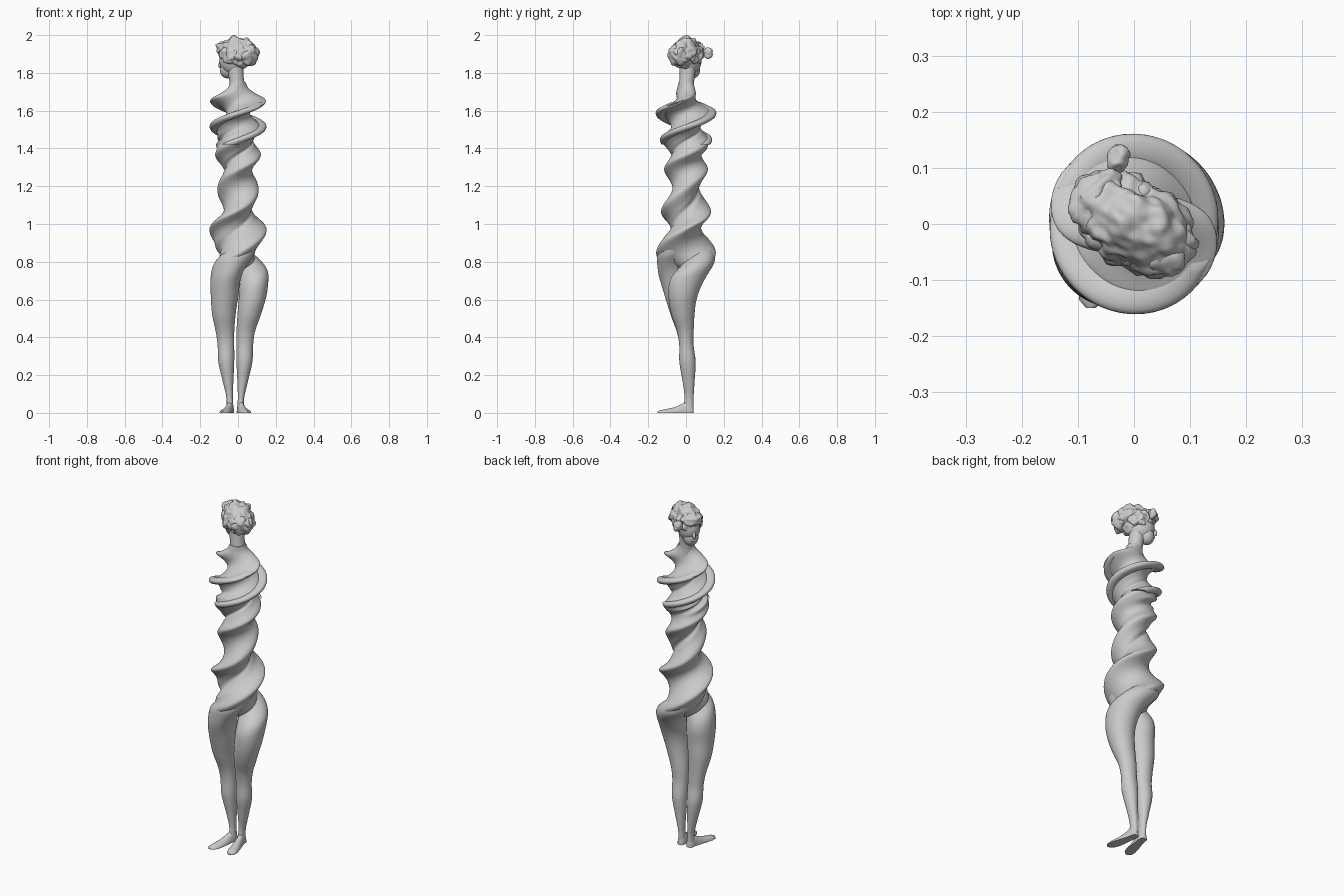
import bpy, bmesh, math
from mathutils import Vector, Matrix, noise

if "Cube" in bpy.data.objects:
    bpy.data.objects.remove(bpy.data.objects["Cube"])


def curve(keys, z):
    """Smooth (Hermite) interpolation through rows of (z, v1, v2, ...)."""
    n = len(keys)
    if z <= keys[0][0]:
        return list(keys[0][1:])
    if z >= keys[-1][0]:
        return list(keys[-1][1:])
    i = max(k for k in range(n - 1) if keys[k][0] <= z)
    p, q = keys[i], keys[i + 1]
    o, r = keys[max(i - 1, 0)], keys[min(i + 2, n - 1)]
    h = q[0] - p[0]
    t = (z - p[0]) / h
    out = []
    for c in range(1, len(p)):
        m0 = (q[c] - o[c]) / (q[0] - o[0]) * h
        m1 = (r[c] - p[c]) / (r[0] - p[0]) * h
        out.append((2*t**3 - 3*t*t + 1) * p[c] + (t**3 - 2*t*t + t) * m0
                   + (3*t*t - 2*t**3) * q[c] + (t**3 - t*t) * m1)
    return out


# Turn of the body in degrees against height
TWIST = [(0.40, 0), (0.60, 6), (0.73, 28), (0.84, 90), (0.975, 180), (1.075, 270), (1.19, 360),
         (1.285, 450), (1.365, 540), (1.44, 630), (1.51, 720), (1.585, 810), (1.66, 895),
         (1.74, 935), (1.8, 940)]


def twisted(x, y, z):
    return Matrix.Rotation(math.radians(curve(TWIST, z)[0]), 3, 'Z') @ Vector((x, y, z))


def finish(name, bm):
    bmesh.ops.recalc_face_normals(bm, faces=bm.faces)
    me = bpy.data.meshes.new(name)
    bm.to_mesh(me)
    bm.free()
    ob = bpy.data.objects.new(name, me)
    bpy.context.collection.objects.link(ob)
    bpy.ops.object.select_all(action='DESELECT')
    ob.select_set(True)
    bpy.context.view_layer.objects.active = ob
    bpy.ops.object.shade_smooth_by_angle(angle=math.radians(50))
    return ob


def skin(name, rings):
    bm = bmesh.new()
    vs = [[bm.verts.new(p) for p in r] for r in rings]
    n = len(vs[0])
    for a, b in zip(vs, vs[1:]):
        for i in range(n):
            bm.faces.new((a[i], a[(i + 1) % n], b[(i + 1) % n], b[i]))
    bm.faces.new(vs[0][::-1])
    bm.faces.new(vs[-1])
    return finish(name, bm)


def column(name, keys, step=0.006, seg=64, shape=None):
    """Upright loft of ellipses (z, centre x, centre y, half width, half depth), then twisted."""
    z0, z1 = keys[0][0], keys[-1][0]
    n = max(2, round((z1 - z0) / step))
    rings = []
    for k in range(n + 1):
        z = z0 + (z1 - z0) * k / n
        cx, cy, a, b = curve(keys, z)
        ring = []
        for i in range(seg):
            t = 2 * math.pi * i / seg
            x, y = cx + a * math.cos(t), cy + b * math.sin(t)
            if shape:
                y += shape(x, y, z)
            ring.append(twisted(x, y, z))
        rings.append(ring)
    return skin(name, rings)


def bump(x, z, cx, cz, rx, rz):
    return math.exp(-((x - cx) / rx) ** 2 - ((z - cz) / rz) ** 2)


def body_shape(x, y, z):
    """Breasts in front, buttocks and spine groove behind."""
    if y < 0:
        return -0.03 * (bump(x, z, 0.06, 1.43, 0.04, 0.05) + bump(x, z, -0.06, 1.43, 0.04, 0.05))
    return (0.02 * (bump(x, z, 0.065, 0.88, 0.05, 0.07) + bump(x, z, -0.065, 0.88, 0.05, 0.07))
            - 0.012 * bump(x, z, 0, 1.25, 0.02, 0.3))


# Torso: hips, waist, chest, flared shoulders and base of the neck
column("torso", [
    (0.755, 0, 0.0, 0.105, 0.035), (0.79, 0, 0.0, 0.140, 0.070), (0.83, 0, 0.0, 0.156, 0.086),
    (0.90, 0, 0.0, 0.158, 0.088),
    (0.98, 0, 0.0, 0.150, 0.08), (1.08, 0, 0, 0.130, 0.075), (1.20, 0, 0, 0.108, 0.072),
    (1.30, 0, 0, 0.117, 0.076), (1.40, 0, 0, 0.122, 0.082), (1.50, 0, 0, 0.122, 0.08),
    (1.56, 0, 0, 0.118, 0.068), (1.60, 0, 0, 0.140, 0.060), (1.63, 0, 0, 0.158, 0.055),
    (1.665, 0, 0, 0.140, 0.050), (1.69, 0, 0, 0.098, 0.047), (1.72, 0, 0, 0.058, 0.042),
    (1.75, 0, 0, 0.042, 0.039)], step=0.005, seg=80, shape=body_shape)

# Upper arms wound with the torso, cut off flat at the lower end
for side, s in (("right", 1), ("left", -1)):
    column(side + "_arm", [
        (1.42, s * 0.108, 0, 0.026, 0.044), (1.48, s * 0.116, 0, 0.028, 0.048),
        (1.54, s * 0.126, 0, 0.029, 0.050), (1.60, s * 0.132, 0, 0.029, 0.048),
        (1.645, s * 0.128, 0, 0.022, 0.038)], step=0.005, seg=32)

# Legs: ankle, calf, knee, thigh, running up into the hips
for side, s in (("right", 1), ("left", -1)):
    o = -0.014
    column(side + "_leg", [
        (0.02, o + s * 0.028, 0.012, 0.018, 0.028), (0.08, o + s * 0.030, 0.016, 0.017, 0.024),
        (0.16, o + s * 0.038, 0.014, 0.027, 0.031), (0.27, o + s * 0.048, 0.008, 0.042, 0.043),
        (0.36, o + s * 0.050, 0.002, 0.044, 0.038), (0.43, o + s * 0.055, -0.004, 0.049, 0.044),
        (0.52, o * 0.6 + s * 0.067, -0.018, 0.062, 0.061), (0.62, s * 0.075, -0.026, 0.073, 0.077),
        (0.72, s * 0.079, -0.020, 0.078, 0.094), (0.80, s * 0.080, -0.003, 0.077, 0.092),
        (0.84, s * 0.078, 0.0, 0.073, 0.084), (0.89, s * 0.075, 0, 0.06, 0.06)], seg=40)

# Feet: flat soles, toes turned outwards
FOOT = [(0.040, 0.010, 0.03), (0.032, 0.018, 0.05), (0.010, 0.021, 0.070), (-0.020, 0.022, 0.048),
        (-0.060, 0.027, 0.030), (-0.105, 0.030, 0.020), (-0.135, 0.024, 0.015), (-0.150, 0.008, 0.008)]
for side, s in (("right", 1), ("left", -1)):
    rings = []
    for y, w, h in FOOT:
        cx = -0.014 + s * (0.028 + 0.22 * max(0, 0.01 - y))
        rings.append([(cx + w * math.cos(t), y, h * max(0, math.sin(t)))
                      for t in [2 * math.pi * i / 24 for i in range(24)]])
    skin(side + "_foot", rings)

# Head parts sit in a frame whose x axis is the direction of the face
TURN = Matrix.Rotation(math.radians(148), 4, 'Z')


def head_point(f, side, z):
    p = TURN @ Vector((f, side, 0))
    return Vector((p.x, p.y, z))


def blob(name, centre, radii, rough=0.0, freq=20, sub=4, tilt=0.0):
    bm = bmesh.new()
    bmesh.ops.create_icosphere(bm, subdivisions=sub, radius=1)
    m = Matrix.Translation(centre) @ TURN @ Matrix.Rotation(tilt, 4, 'Y') @ Matrix.Diagonal((*radii, 1))
    for v in bm.verts:
        n = v.co.normalized()
        v.co = m @ v.co
        if rough:
            d = noise.noise(v.co * freq) + 0.35 * noise.noise(v.co * freq * 2.2)
            v.co += (TURN.to_3x3() @ n) * rough * d
    return finish(name, bm)


# Neck leaning towards the face
rings = []
for f, z, r in [(0, 1.69, 0.048), (0.002, 1.73, 0.041), (0.010, 1.77, 0.039), (0.018, 1.83, 0.044)]:
    rings.append([head_point(f + r * math.cos(t), r * math.sin(t), z)
                  for t in [2 * math.pi * i / 32 for i in range(32)]])
skin("neck", rings)

# Face: skull, jaw, nose, lips
blob("skull", head_point(0.036, 0, 1.868), (0.072, 0.060, 0.078))
blob("jaw", head_point(0.062, 0, 1.822), (0.043, 0.042, 0.052), tilt=-0.3)
blob("nose", head_point(0.108, 0, 1.846), (0.012, 0.009, 0.022), sub=3, tilt=-0.35)
blob("lips", head_point(0.101, 0, 1.814), (0.008, 0.015, 0.008), sub=3)

# Hair: wavy cap, rolled knot at the back and fringe over the brow
hair = blob("hair", head_point(0.0, 0, 1.920), (0.112, 0.074, 0.078), 0.020, 24, 5, tilt=-0.1)
blob("hair_knot", head_point(-0.070, 0.004, 1.895), (0.048, 0.058, 0.058), 0.016, 30)
blob("hair_fringe", head_point(0.082, 0, 1.932), (0.040, 0.062, 0.036), 0.016, 34)
for side, s in (("right", -1), ("left", 1)):
    blob(side + "_hair_roll", head_point(0.015, s * 0.052, 1.89), (0.062, 0.026, 0.042), 0.014, 34)
blob("hair_curl", head_point(0.085, -0.085, 1.905), (0.020, 0.026, 0.030), 0.008, 40)

# Bring the hair top to the full height
top = max(v.co.z for v in hair.data.vertices)
hair.data.transform(Matrix.Translation((0, 0, 2.0 - top)))
